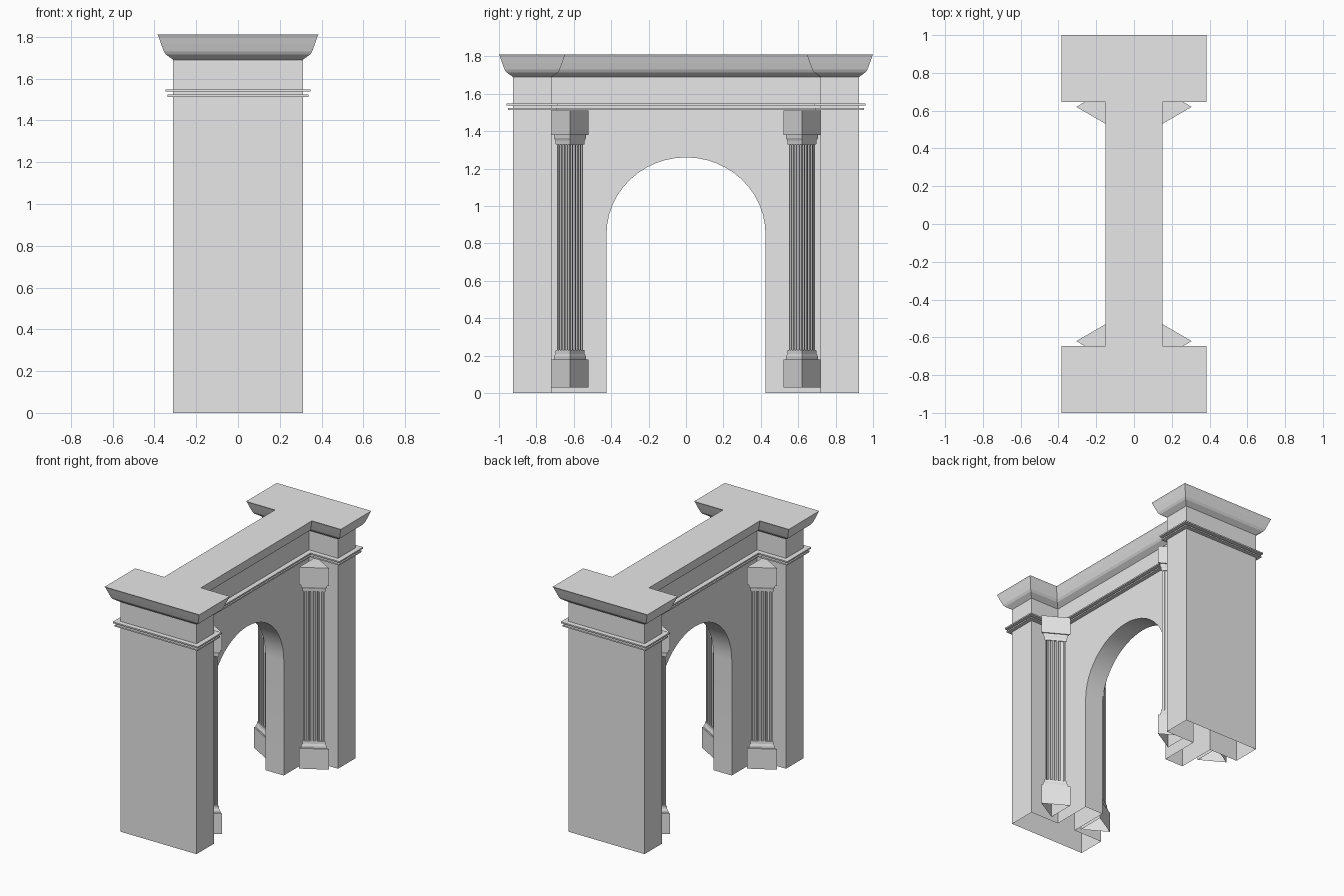
import bpy, bmesh
from math import sin, cos, pi
from mathutils import Vector

if "Cube" in bpy.data.objects:
    bpy.data.objects.remove(bpy.data.objects["Cube"])

STONE = (0.8, 0.8, 0.8, 1)
stone = bpy.data.materials.new("pale stone")
stone.use_nodes = True
stone.diffuse_color = STONE
stone.node_tree.nodes["Principled BSDF"].inputs["Base Color"].default_value = STONE

PIER_X, PIER_IN, PIER_OUT, WALL_X = 0.31, 0.72, 0.925, 0.075
TOP = 1.69


def finish(name, bm):
    bmesh.ops.remove_doubles(bm, verts=bm.verts, dist=0.0001)
    bmesh.ops.recalc_face_normals(bm, faces=bm.faces)
    mesh = bpy.data.meshes.new(name)
    bm.to_mesh(mesh)
    bm.free()
    mesh.materials.append(stone)
    ob = bpy.data.objects.new(name, mesh)
    bpy.context.scene.collection.objects.link(ob)
    return ob


def strip(bm, a, b, closed=True):
    """Quads between two equal rows of vertices."""
    n = len(a)
    for i in range(n if closed else n - 1):
        j = (i + 1) % n
        bm.faces.new((a[i], a[j], b[j], b[i]))


def loft(name, rings, cap_top=False):
    """Skin a stack of closed outlines given as lists of points."""
    bm = bmesh.new()
    rows = [[bm.verts.new(p) for p in ring] for ring in rings]
    for a, b in zip(rows, rows[1:]):
        strip(bm, a, b)
    if cap_top:
        bm.faces.new(rows[-1])
    return finish(name, bm)


def plan(d, z):
    """H-shaped outline of the gate, pushed outward by d."""
    px, pi_, po, wx = PIER_X + d, PIER_IN - d, PIER_OUT + d, WALL_X + d
    quarter = [(wx, pi_), (px, pi_), (px, po)]
    pts = quarter + [(-x, y) for x, y in reversed(quarter)]
    pts += [(-x, -y) for x, y in pts]
    return [(x, y, z) for x, y in pts]


# Piers and arched wall, one shell open at the ground
bm = bmesh.new()
for s in (1, -1):
    pts = [(WALL_X, PIER_IN), (PIER_X, PIER_IN), (PIER_X, PIER_OUT)]
    pts += [(-x, y) for x, y in reversed(pts)]
    low = [bm.verts.new((x, s * y, 0)) for x, y in pts]
    high = [bm.verts.new((x, s * y, TOP)) for x, y in pts]
    strip(bm, low, high, closed=False)

SEG = 24
arch = [(0.425, 0)]
arch += [(0.425 * cos(pi * i / SEG), 0.85 + 0.41 * sin(pi * i / SEG)) for i in range(SEG + 1)]
arch += [(-0.425, 0)]
sides = []
for x in (WALL_X, -WALL_X):
    row = [bm.verts.new((x, y, z)) for y, z in arch]
    rim = [(-PIER_IN, 0), (-PIER_IN, TOP), (PIER_IN, TOP), (PIER_IN, 0)]
    bm.faces.new(row + [bm.verts.new((x, y, z)) for y, z in rim])
    sides.append(row)
strip(bm, sides[0], sides[1], closed=False)
body = finish("piers_and_arched_wall", bm)
bpy.context.view_layer.objects.active = body
body.select_set(True)
bpy.ops.object.shade_smooth_by_angle(angle=0.5)
body.select_set(False)

# Cornice following the whole outline
cornice = [(0, TOP), (0.035, 1.715), (0.045, 1.73), (0.058, 1.765), (0.07, 1.8), (0.075, 1.81)]
loft("cornice", [plan(d, z) for d, z in cornice], cap_top=True)

# Two thin string courses
for name, d, z in (("lower_string_course", 0.028, 1.513), ("upper_string_course", 0.036, 1.538)):
    loft(name, [plan(a, z + h) for a, h in ((0, 0), (d, 0), (d, 0.01), (0, 0.01))])

# Triangular columns, one in each inner corner
CX, CY = 0.19, 0.62


def triangle(r, z, sx, sy, flutes=0):
    """Three-sided outline pointing outward, with optional grooves along each side."""
    corner = [Vector((r * cos(a), r * sin(a))) for a in (0, 2 * pi / 3, -2 * pi / 3)]
    pts = []
    for i in range(3):
        a, b = corner[i], corner[(i + 1) % 3]
        inward = -(a + b).normalized() * 0.007
        pts.append(a)
        for k in range(flutes):
            for t, deep in ((0.2, 0), (0.35, 1), (0.65, 1), (0.8, 0)):
                pts.append(a.lerp(b, (k + t) / flutes) + inward * deep)
    return [(sx * (CX + p.x), sy * (CY + p.y), z) for p in pts]


base = [(0.1155, 0.03), (0.1155, 0.18), (0.1, 0.18), (0.1, 0.195),
        (0.09, 0.21), (0.088, 0.23), (0.07, 0.23)]
capital = [(0.07, 1.33), (0.088, 1.33), (0.09, 1.35), (0.1, 1.365),
           (0.1, 1.38), (0.1155, 1.38), (0.1155, 1.512)]
for sx, x_name in ((1, "left"), (-1, "right")):
    for sy, y_name in ((-1, "front"), (1, "back")):
        tag = f"{y_name}_{x_name}_column"
        loft(tag + "_base", [triangle(r, z, sx, sy) for r, z in base])
        loft(tag + "_shaft", [triangle(0.081, z, sx, sy, 5) for z in (0.22, 1.34)])
        loft(tag + "_capital", [triangle(r, z, sx, sy) for r, z in capital], cap_top=True)
